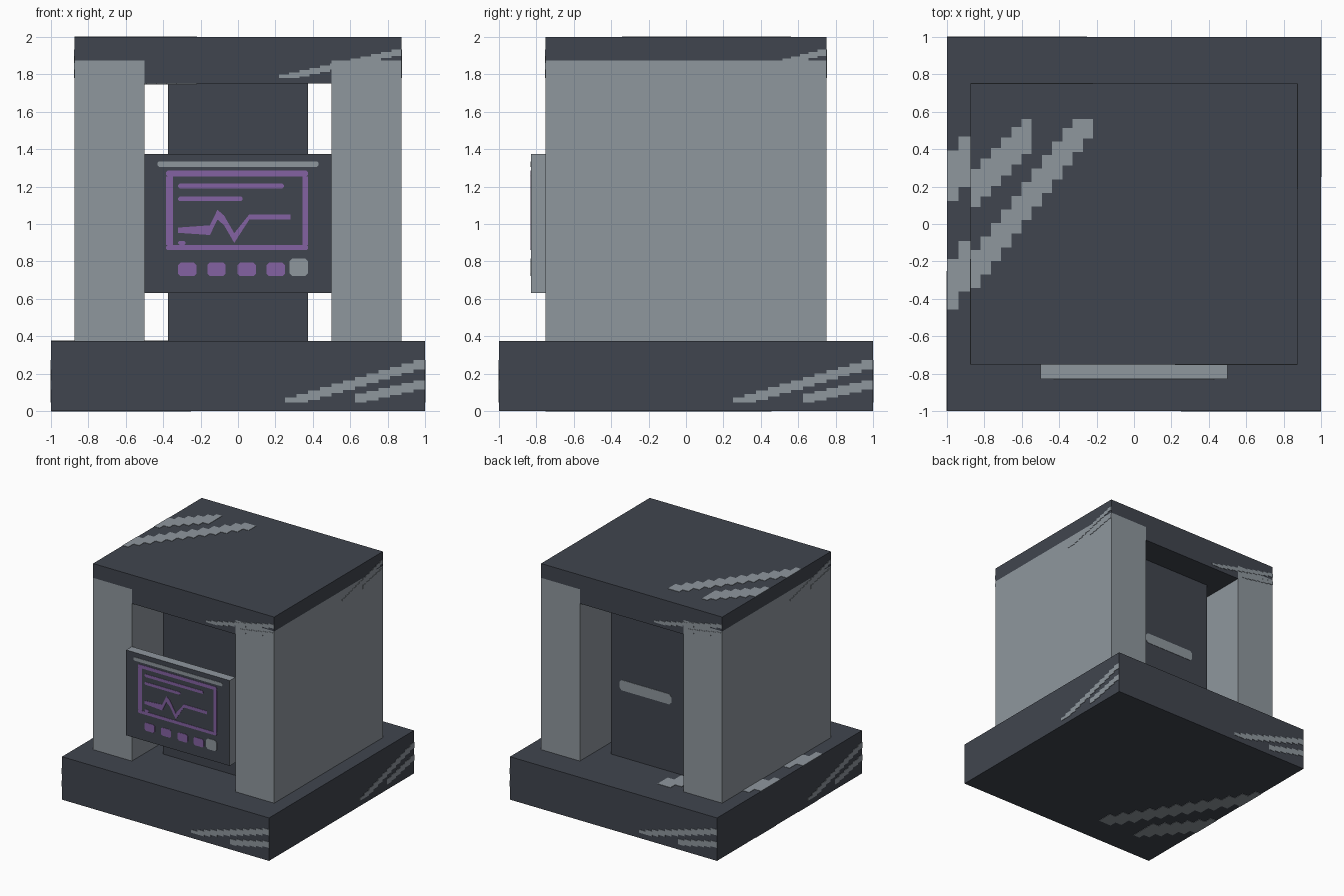
import bpy
import bmesh
from mathutils import Vector

cube = bpy.data.objects.get("Cube")
if cube:
    bpy.data.objects.remove(cube, do_unlink=True)


def material(name, srgb):
    linear = [((c / 255 + 0.055) / 1.055) ** 2.4 for c in srgb] + [1]
    mat = bpy.data.materials.new(name)
    mat.use_nodes = True
    mat.diffuse_color = linear
    mat.node_tree.nodes["Principled BSDF"].inputs["Base Color"].default_value = linear
    return mat


DARK = material("dark slate", (64, 69, 78))
GREY = material("light grey", (143, 151, 158))
PURPLE = material("purple", (132, 98, 162))
X, Y, Z = Vector((1, 0, 0)), Vector((0, 1, 0)), Vector((0, 0, 1))


def add_object(name, bm, *mats):
    mesh = bpy.data.meshes.new(name)
    bm.to_mesh(mesh)
    bm.free()
    for mat in mats:
        mesh.materials.append(mat)
    obj = bpy.data.objects.new(name, mesh)
    bpy.context.collection.objects.link(obj)
    return obj


def box(name, lo, hi, *mats):
    lo, hi = Vector(lo), Vector(hi)
    bm = bmesh.new()
    bmesh.ops.create_cube(bm, size=1)
    for v in bm.verts:
        v.co = (lo + hi) / 2 + v.co * (hi - lo)
    return add_object(name, bm, *mats)


def plates(name, outlines, mat, centre, u, v):
    """Thin raised plates from flat outlines, on a face with axes u and v."""
    bm = bmesh.new()
    lift = u.cross(v).normalized() * 0.003
    for outline in outlines:
        bm.faces.new([bm.verts.new(centre + u * a + v * b + lift) for a, b in outline])
    bm.normal_update()
    obj = add_object(name, bm, mat)
    mod = obj.modifiers.new("thickness", "SOLIDIFY")
    mod.thickness = 0.003
    mod.offset = -1
    return obj


def rect(a0, a1, b0, b1, c=0.008):
    """Rectangle with clipped corners."""
    return [(a0 + c, b0), (a1 - c, b0), (a1, b0 + c), (a1, b1 - c),
            (a1 - c, b1), (a0 + c, b1), (a0, b1 - c), (a0, b0 + c)]


def streak(start, slope, columns, height=0.27, step=0.0625):
    """Stepped diagonal scratch running in from the left edge of a face."""
    lower, upper = [], []
    for i in range(columns):
        mid = start + slope * (i + 0.5) * step
        for a in (-1 + i * step, -1 + (i + 1) * step):
            lower.append((a, mid - height / 2))
            upper.append((a, min(mid + height / 2, 0.75)))
    return lower + upper[::-1]


SCRATCHES = [streak(-0.37, 1.55, 12), streak(0.22, 1.2, 6)]


def scratch_block(name, lo, hi):
    """Scratches on all six sides of a block."""
    lo, hi = Vector(lo), Vector(hi)
    mid, half = (lo + hi) / 2, (hi - lo) / 2
    sides = {"top": (X, Y), "bottom": (X, -Y), "front": (-X, -Z),
             "back": (X, -Z), "right": (-Y, -Z), "left": (Y, -Z)}
    for side, (u, v) in sides.items():
        plates(f"{name}_scratches_{side}", SCRATCHES, GREY, mid + u.cross(v) * half,
               u * half, v * half)


# Base, roof and core
box("base", (-1, -1, 0), (1, 1, 0.375), DARK)
scratch_block("base", (-1, -1, 0), (1, 1, 0.375))
box("roof", (-0.875, -0.75, 1.875), (0.875, 0.75, 2), DARK)
box("roof_underside", (-0.5, -0.75, 1.75), (0.5, 0.75, 1.875), DARK)
scratch_block("roof", (-0.875, -0.75, 1.75), (0.875, 0.75, 2))
box("core", (-0.375, -0.5, 0.375), (0.375, 0.5, 1.75), DARK)
plates("core_back_bar", [rect(-0.29, 0.21, 0.96, 1.05, 0.02)], GREY, Y * 0.5, -X, Z)

# Side walls
for name, x in (("right_wall", -0.6875), ("left_wall", 0.6875)):
    box(name, (x - 0.1875, -0.75, 0.375), (x + 0.1875, 0.75, 1.875), GREY)

# Control panel: dark front and back, grey rim
panel = box("control_panel", (-0.5, -0.828, 0.63), (0.5, -0.75, 1.375), DARK, GREY)
for face in panel.data.polygons:
    face.material_index = 0 if abs(face.normal.y) > 0.5 else 1


def panel_plates(name, outlines, mat):
    plates(name, outlines, mat, Y * -0.828, X, Z)


panel_plates("panel_strip", [rect(-0.43, 0.43, 1.305, 1.335)], GREY)
panel_plates("screen_frame", [
    rect(-0.385, 0.375, 1.255, 1.285), rect(-0.385, 0.375, 0.86, 0.887),
    rect(-0.385, -0.347, 0.887, 1.255, 0), rect(0.345, 0.375, 0.887, 1.255, 0),
    rect(-0.32, -0.28, 0.887, 0.91)], PURPLE)
panel_plates("screen_text", [
    rect(-0.32, 0.245, 1.19, 1.216), rect(-0.32, 0.025, 1.122, 1.147)], PURPLE)

# Stepped graph trace
trace = [(-0.32, 0.967), (-0.15, 0.967), (-0.11, 1.05), (-0.075, 1.02),
         (-0.02, 0.925), (0.06, 1.037), (0.28, 1.037)]
ribbon = [(a, b + 0.014 + 0.012 * (0 < i < 5)) for i, (a, b) in enumerate(trace)]
ribbon = [(a, b - 0.014 - 0.012 * (0 < i < 5)) for i, (a, b) in enumerate(trace)] + ribbon[::-1]
panel_plates("screen_trace", [ribbon], PURPLE)

# Buttons
panel_plates("buttons", [rect(a, a + 0.097, 0.722, 0.793, 0.012)
                         for a in (-0.32, -0.163, -0.002, 0.153)], PURPLE)
panel_plates("round_button", [rect(0.275, 0.375, 0.722, 0.815, 0.015)], GREY)
